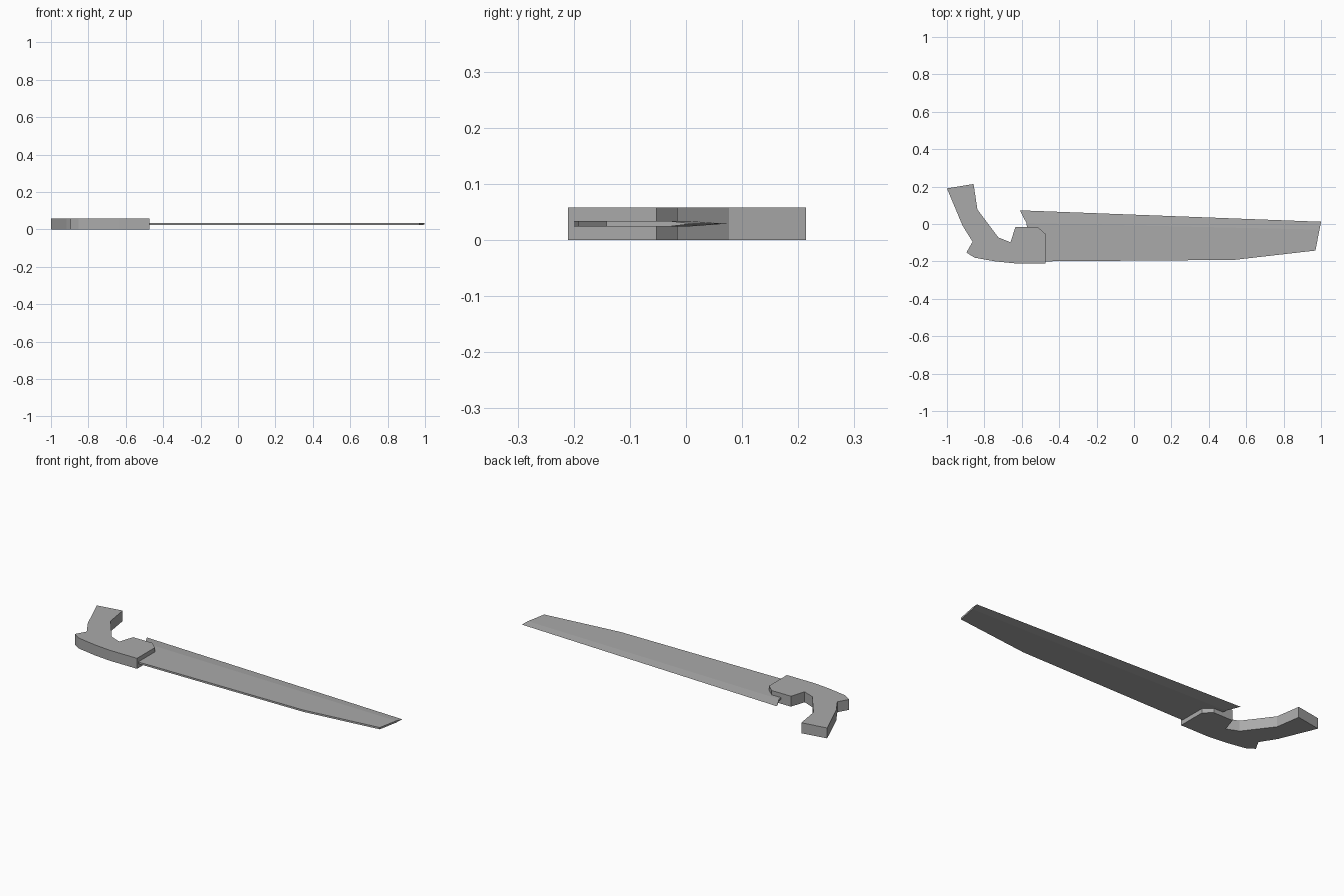
import bpy
import bmesh

cube = bpy.data.objects.get("Cube")
if cube:
    bpy.data.objects.remove(cube, do_unlink=True)

grey = bpy.data.materials.new("plain_grey")
grey.use_nodes = True
colour = (0.4, 0.4, 0.4, 1)
grey.diffuse_color = colour
grey.node_tree.nodes["Principled BSDF"].inputs["Base Color"].default_value = colour


def plate(name, outline, bottom, top):
    """Extrude a flat outline from bottom to top."""
    bm = bmesh.new()
    face = bm.faces.new([bm.verts.new((x, y, bottom)) for x, y in outline])
    grown = bmesh.ops.extrude_face_region(bm, geom=[face])["geom"]
    verts = [v for v in grown if isinstance(v, bmesh.types.BMVert)]
    bmesh.ops.translate(bm, verts=verts, vec=(0, 0, top - bottom))
    bmesh.ops.recalc_face_normals(bm, faces=bm.faces)
    mesh = bpy.data.meshes.new(name)
    bm.to_mesh(mesh)
    bm.free()
    mesh.materials.append(grey)
    obj = bpy.data.objects.new(name, mesh)
    bpy.context.collection.objects.link(obj)
    return obj


# Pistol grip handle with its blade clamp
plate("handle", [
    (-1, 0.19), (-0.917, -0.008), (-0.863, -0.095), (-0.896, -0.152),
    (-0.853, -0.18), (-0.74, -0.2), (-0.64, -0.21), (-0.473, -0.21),
    (-0.473, -0.053), (-0.516, -0.015), (-0.634, -0.015), (-0.66, -0.098),
    (-0.725, -0.072), (-0.837, 0.077), (-0.858, 0.214)], 0, 0.058)

# Blade, with a flat body and a ground cutting edge along the back
LOW, HIGH, MID = 0.024, 0.034, 0.029
blade = plate("blade", [
    (-0.55, -0.2), (0.535, -0.192), (0.97, -0.142), (0.992, -0.03),
    (1, 0.012), (-0.61, 0.073), (-0.575, 0.005)], LOW, HIGH)

# Pinch the cutting edge to a single line, then ridge the bevel lines
bm = bmesh.new()
bm.from_mesh(blade.data)
for v in bm.verts:
    if v.co.x > 0.995 or v.co.x < -0.6:
        v.co.z = MID
bmesh.ops.remove_doubles(bm, verts=bm.verts, dist=0.0001)
bm.verts.ensure_lookup_table()
for z in (LOW, HIGH):
    ridge = [v for v in bm.verts if abs(v.co.z - z) < 0.001
             and (v.co.x > 0.98 or v.co.x < -0.56)]
    bmesh.ops.connect_verts(bm, verts=ridge)
bmesh.ops.recalc_face_normals(bm, faces=bm.faces)
bm.to_mesh(blade.data)
bm.free()
